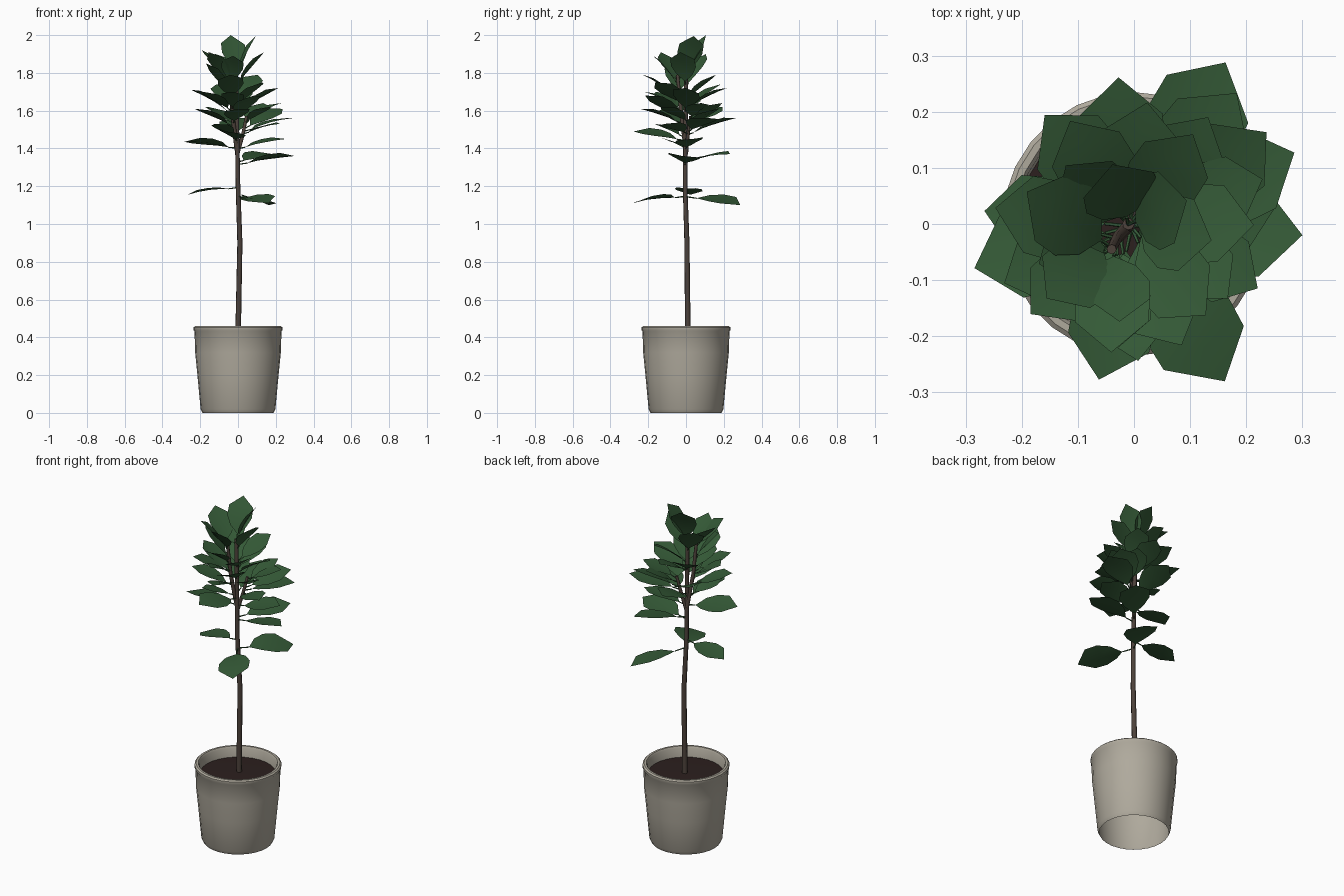
import bpy, bmesh, math, random
from mathutils import Vector

if "Cube" in bpy.data.objects:
    bpy.data.objects.remove(bpy.data.objects["Cube"])

random.seed(4)

def material(name, *rgb):
    m = bpy.data.materials.new(name)
    m.diffuse_color = (*rgb, 1)
    m.use_nodes = True
    m.node_tree.nodes["Principled BSDF"].inputs["Base Color"].default_value = m.diffuse_color
    return m

STONE = material("warm grey pot", 0.43, 0.40, 0.335)
SOIL = material("dark soil", 0.025, 0.014, 0.013)
BARK = material("brown bark", 0.075, 0.055, 0.044)
LEAF = material("deep green leaf", 0.035, 0.102, 0.038)

def finish(bm, name, mat, angle=60):
    me = bpy.data.meshes.new(name)
    bm.to_mesh(me)
    bm.free()
    ob = bpy.data.objects.new(name, me)
    bpy.context.collection.objects.link(ob)
    me.materials.append(mat)
    bpy.ops.object.select_all(action='DESELECT')
    ob.select_set(True)
    bpy.context.view_layer.objects.active = ob
    bpy.ops.object.shade_smooth_by_angle(angle=math.radians(angle))

def lathe(name, profile, mat, sides=28):
    bm = bmesh.new()
    vs = [bm.verts.new((r, 0, z)) for r, z in profile]
    es = [bm.edges.new(p) for p in zip(vs, vs[1:])]
    bmesh.ops.spin(bm, geom=vs + es, cent=(0, 0, 0), axis=(0, 0, 1),
                   angle=math.tau, steps=sides, use_duplicate=False)
    bmesh.ops.remove_doubles(bm, verts=bm.verts, dist=1e-4)
    bmesh.ops.recalc_face_normals(bm, faces=bm.faces)
    finish(bm, name, mat, 40)

def tube(bm, pts, r0, r1, sides):
    rings = []
    for i, p in enumerate(pts):
        d = (pts[min(i + 1, len(pts) - 1)] - pts[max(i - 1, 0)]).normalized()
        u = d.cross(Vector((0.1, 1, 0))).normalized()
        w = d.cross(u)
        r = r0 + (r1 - r0) * i / (len(pts) - 1)
        rings.append([bm.verts.new(p + r * (u * math.cos(a) + w * math.sin(a)))
                      for a in (math.tau * k / sides for k in range(sides))])
    for a, b in zip(rings, rings[1:]):
        for k in range(sides):
            n = (k + 1) % sides
            bm.faces.new((a[k], a[n], b[n], b[k]))
    bm.faces.new(rings[-1])
    bm.faces.new(rings[0][::-1])

def on_stem(pts, z):
    # point of a stem at a given height
    for a, b in zip(pts, pts[1:]):
        if z <= b.z:
            return a.lerp(b, max(0, (z - a.z) / (b.z - a.z)))
    return pts[-1].copy()

def add_leaf(bm, base, tip):
    # broad leaf, widest past the middle, slightly arched and folded
    axis = tip - base
    length = axis.length
    axis.normalize()
    side = axis.cross(Vector((0, 0, 1))).normalized()
    roll = random.uniform(-0.25, 0.25)
    side = side * math.cos(roll) + side.cross(axis) * math.sin(roll)
    up = side.cross(axis)
    rows = []
    for t, w in ((0, 0), (0.2, 0.21), (0.45, 0.33), (0.72, 0.32), (1, 0)):
        mid = base + length * (axis * t + up * 0.04 * math.sin(math.pi * t))
        rows.append([bm.verts.new(mid + length * (side * s * w + up * abs(s) * 0.03))
                     for s in ((-1, 0, 1) if w else (0,))])
    for a, b in zip(rows, rows[1:]):
        for k in (0, 1):
            quad = a[k:k + 2] if len(a) > 1 else a
            quad = quad + (b[k:k + 2][::-1] if len(b) > 1 else b)
            bm.faces.new(quad)

# Pot (open underneath) and soil
lathe("pot", [(0.188, 0), (0.198, 0.02), (0.215, 0.2), (0.227, 0.32), (0.23, 0.43), (0.235, 0.438),
              (0.235, 0.453), (0.227, 0.46), (0.215, 0.46), (0.209, 0.45), (0.204, 0.38)], STONE)
lathe("soil", [(0, 0.405), (0.206, 0.398)], SOIL)

leaves, stalks = bmesh.new(), bmesh.new()

def stem(name, path, radius, crown):
    # a stem and its leaves: direction in degrees, tip height, optional reach factor
    pts = [Vector(p) for p in path]
    bm = bmesh.new()
    tube(bm, pts, radius, radius * 0.72, 8)
    finish(bm, name, BARK)
    for heading, z, *factor in crown:
        q = (z - 1.1) / 0.9                 # higher leaves are shorter and steeper
        reach = (0.32 - 0.21 * q * q) * (factor[0] if factor else 1)
        rise = -0.035 + 0.22 * q + random.uniform(-0.02, 0.02)
        root = on_stem(pts, z - rise)
        a = math.radians(heading)
        tip = Vector((root.x + reach * math.cos(a), root.y + reach * math.sin(a), z))
        base = root.lerp(tip, 0.2 - 0.08 * q)
        tube(stalks, [root, base], 0.004, 0.003, 5)
        add_leaf(leaves, base, tip)

stem("trunk", [(0, 0.01, 0.39), (0.01, 0.005, 0.9), (0, -0.005, 1.2), (-0.01, 0, 1.79)], 0.015,
     [(61, 1.1, 1.04), (-60, 1.11), (174, 1.155, 0.84), (-3, 1.36), (52, 1.37), (8, 1.45, 0.9),
      (195, 1.435), (258, 1.49), (95, 1.56), (128, 1.62), (82, 1.72), (0, 1.72), (-67, 1.68),
      (120, 1.74), (55, 1.79), (-50, 1.75), (22, 1.995), (105, 2.0), (-11, 1.91), (137, 1.9)])
stem("left_branch", [(-0.006, 0, 1.39), (-0.03, -0.025, 1.58), (-0.04, -0.045, 1.79)], 0.012,
     [(235, 1.53, 0.7), (203, 1.61, 0.9), (278, 1.61, 0.9), (166, 1.71), (271, 1.7, 0.85),
      (221, 1.7, 0.9), (268, 1.79), (195, 1.85, 0.8), (147, 1.92, 1.25), (218, 1.91),
      (275, 1.89, 0.85)])
stem("right_branch", [(-0.004, 0, 1.37), (0.025, 0.01, 1.47), (0.045, 0.025, 1.57)], 0.011,
     [(24, 1.56, 1.06), (36, 1.61), (-33, 1.53, 0.85), (61, 1.64, 0.8), (-50, 1.62, 0.8),
      (17, 1.64, 0.8)])

# Foliage
finish(leaves, "leaves", LEAF)
finish(stalks, "leaf_stalks", LEAF)
